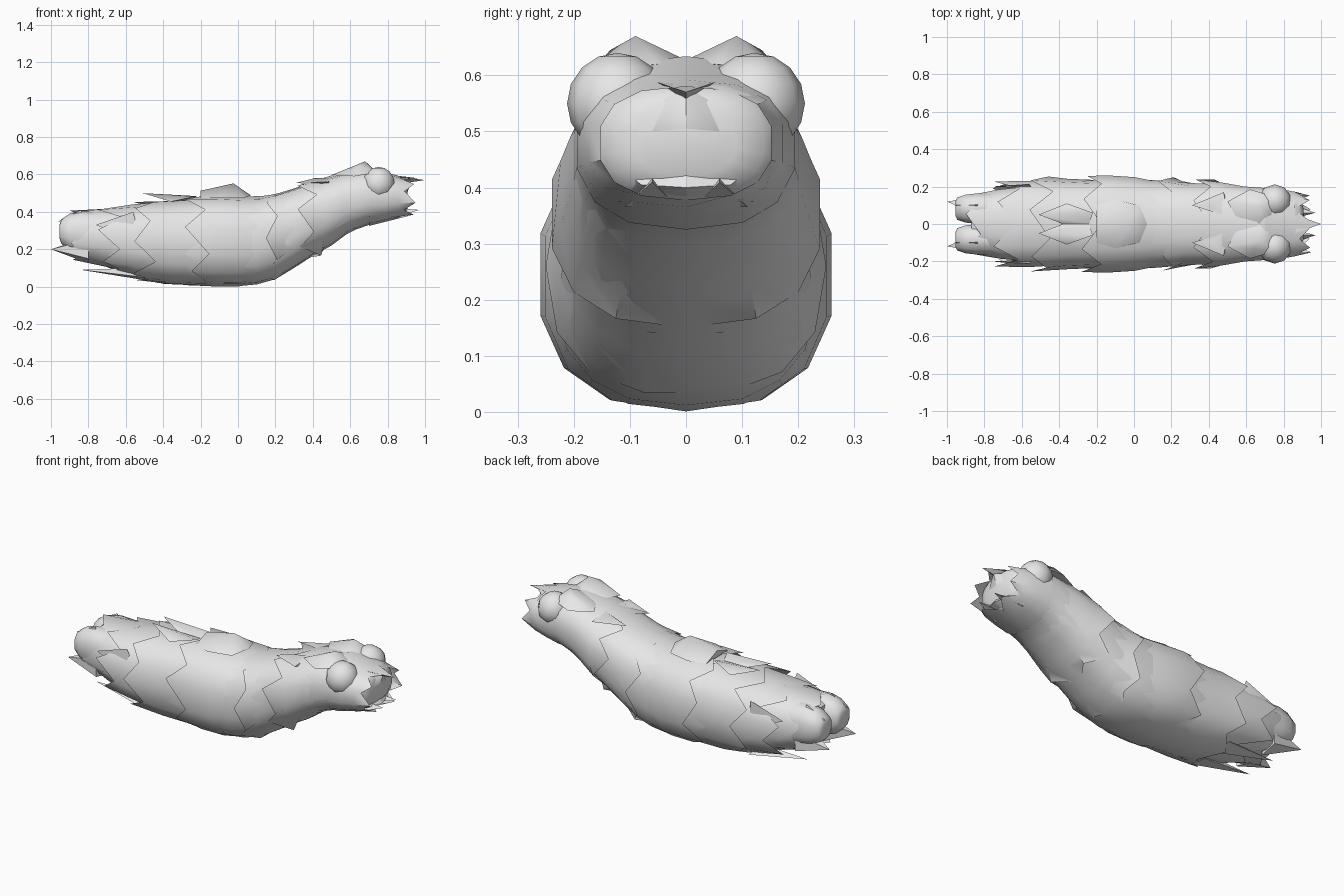
import bpy, bmesh, math, random
from mathutils import Vector

random.seed(4)
grey = bpy.data.materials.new("pale_grey_fur")
grey.diffuse_color = (0.8, 0.8, 0.8, 1)


def finish(name, bm, angle=50):
    bmesh.ops.recalc_face_normals(bm, faces=bm.faces)
    me = bpy.data.meshes.new(name)
    bm.to_mesh(me)
    bm.free()
    me.materials.append(grey)
    ob = bpy.data.objects.new(name, me)
    bpy.context.collection.objects.link(ob)
    bpy.ops.object.select_all(action='DESELECT')
    ob.select_set(True)
    bpy.context.view_layer.objects.active = ob
    bpy.ops.object.shade_smooth_by_angle(angle=math.radians(angle))
    return ob


def loft(name, sections, n=16, power=2.5, jag=0, yc=0, caps=True, turn=0):
    """Rings of (x, bottom, top, half width); jag pulls the last ring into fur points."""
    bm = bmesh.new()
    rings = []
    for k, (x, zb, zt, w) in enumerate(sections):
        ring = []
        for i in range(n):
            a = 2 * math.pi * (i + turn) / n + math.pi / 2
            c, s = math.cos(a), math.sin(a)
            y = math.copysign(abs(c) ** (2 / power), c) * w
            z = (zb + zt) / 2 + math.copysign(abs(s) ** (2 / power), s) * (zt - zb) / 2
            dx = 0
            if jag and k == len(sections) - 1:
                dx = jag * ((0.5 if i % 2 == 0 else -0.5) + random.uniform(-.25, .25))
            ring.append(bm.verts.new((x + dx, yc + y, z)))
        rings.append(ring)
    for a, b in zip(rings, rings[1:]):
        for i in range(n):
            j = (i + 1) % n
            bm.faces.new((a[i], a[j], b[j], b[i]))
    if caps:
        bm.faces.new(rings[0])
        bm.faces.new(rings[-1])
    return finish(name, bm)


def hull(name, pts, mirror=True, angle=60):
    """Convex tuft through a few points, repeated on the other side."""
    for s, side in ((1, "left"), (-1, "right")) if mirror else ((1, "mid"),):
        bm = bmesh.new()
        for x, y, z in pts:
            bm.verts.new((x, y * s, z))
        bmesh.ops.convex_hull(bm, input=bm.verts)
        finish(name + "_" + side, bm, angle)


# Main body from rump to domed face
loft("body", [
    (-.87, .22, .37, .11), (-.82, .16, .40, .145), (-.74, .12, .41, .175),
    (-.6, .065, .425, .208), (-.4, .015, .45, .225), (-.2, .006, .468, .238),
    (0, .003, .475, .243), (.1, .012, .48, .238), (.2, .04, .495, .23),
    (.3, .10, .525, .222), (.4, .165, .56, .217), (.5, .22, .595, .21),
    (.6, .295, .618, .202), (.7, .33, .632, .195), (.78, .35, .61, .188),
    (.85, .37, .59, .168), (.885, .39, .578, .14), (.905, .42, .555, .09)], n=18)

# Overlapping coats that flare sideways into jagged hems
loft("neck_coat", [
    (.66, .32, .63, .192), (.56, .27, .61, .21),
    (.46, .20, .582, .228), (.38, .15, .556, .244)], n=14, jag=.09, caps=False)
loft("chest_coat", [
    (.36, .138, .545, .21), (.26, .078, .512, .228),
    (.17, .03, .49, .25)], n=14, jag=.06, caps=False, turn=.5)
loft("shoulder_coat", [
    (.12, .02, .484, .232), (0, .001, .482, .256),
    (-.14, .002, .488, .265), (-.22, .008, .487, .262)], n=14, jag=.09, caps=False)
loft("hip_coat", [
    (-.22, .006, .47, .236), (-.36, .01, .462, .242),
    (-.5, .03, .457, .254)], n=14, jag=.09, caps=False, turn=.5)
loft("thigh_coat", [
    (-.42, .018, .452, .226), (-.56, .05, .44, .235),
    (-.68, .08, .425, .232)], n=14, jag=.11, caps=False)
loft("rump_coat", [
    (-.58, .075, .428, .205), (-.72, .105, .42, .19),
    (-.85, .14, .41, .16)], n=12, jag=.08, caps=False, turn=.5)
loft("face_ruff", [
    (.70, .325, .634, .198), (.78, .345, .613, .191),
    (.86, .365, .592, .176), (.91, .378, .58, .155)], n=14, jag=.07, caps=False)

# Hind lobes, each ending in fur points
for s, side in ((1, "left"), (-1, "right")):
    loft("hind_lobe_" + side, [
        (-.72, .15, .40, .09), (-.84, .17, .405, .085),
        (-.90, .19, .39, .078), (-.945, .23, .36, .062), (-.955, .26, .33, .04)],
        n=10, power=2.3, yc=s * .082)
hull("hind_point_low", [(-1, .12, .20), (-.8, .05, .125), (-.8, .15, .15),
                        (-.8, .15, .25), (-.82, .04, .26)])
hull("hind_point_high", [(-.96, .10, .35), (-.8, .06, .30), (-.8, .14, .30),
                         (-.84, .10, .41)])

# Round ball on each side of the head
for s, side in ((1, "left"), (-1, "right")):
    bm = bmesh.new()
    bmesh.ops.create_uvsphere(bm, u_segments=10, v_segments=8, radius=.09)
    for v in bm.verts:
        v.co += Vector((.752, s * .122, .55))
    finish("head_ball_" + side, bm, 60)

# Raised crown and ear tufts
hull("ear", [(.68, .09, .67), (.735, .05, .62), (.74, .15, .61), (.5, .12, .597),
             (.67, 0, .627), (.62, .185, .59), (.64, .135, .645), (.55, .03, .60)])
hull("nape_tuft", [(.31, .10, .555), (.41, .09, .58), (.5, .04, .58),
                   (.48, .17, .56), (.5, .1, .54)])

# Muzzle and fur points round the face
hull("muzzle", [(.85, 0, .59), (.86, .11, .54), (.925, 0, .565), (.905, .06, .50),
                (.89, 0, .46), (.86, .10, .44), (.87, 0, .42)])
hull("lower_lip", [(.82, 0, .365), (.82, .12, .375), (.90, .08, .405), (.92, 0, .40),
                   (.885, 0, .45), (.87, .11, .43)])
hull("upper_point", [(1, 0, .57), (.86, .05, .587), (.86, -.05, .587),
                     (.87, 0, .55)], False)
hull("lower_point", [(.97, .06, .41), (.82, .11, .365), (.82, .02, .37),
                     (.85, .06, .42)])

# Shoulder hump along the back
hull("back_ridge", [(-.025, 0, .552), (-.2, 0, .513), (.07, 0, .488), (-.1, .13, .475),
                    (-.1, -.13, .475), (.03, .1, .475), (.03, -.1, .475),
                    (-.2, .1, .475), (-.2, -.1, .475)], False)
hull("back_point", [(-.51, .05, .50), (-.36, .11, .455), (-.22, .06, .484),
                    (-.24, 0, .465), (-.38, 0, .462)])

# Low points trailing under the hips
hull("belly_point", [(-.84, .09, .09), (-.5, .15, .05), (-.5, .04, .035),
                     (-.56, .09, .10)])
hull("flank_point", [(-.76, .2, .33), (-.56, .212, .40), (-.56, .22, .25),
                     (-.54, .19, .32)])
